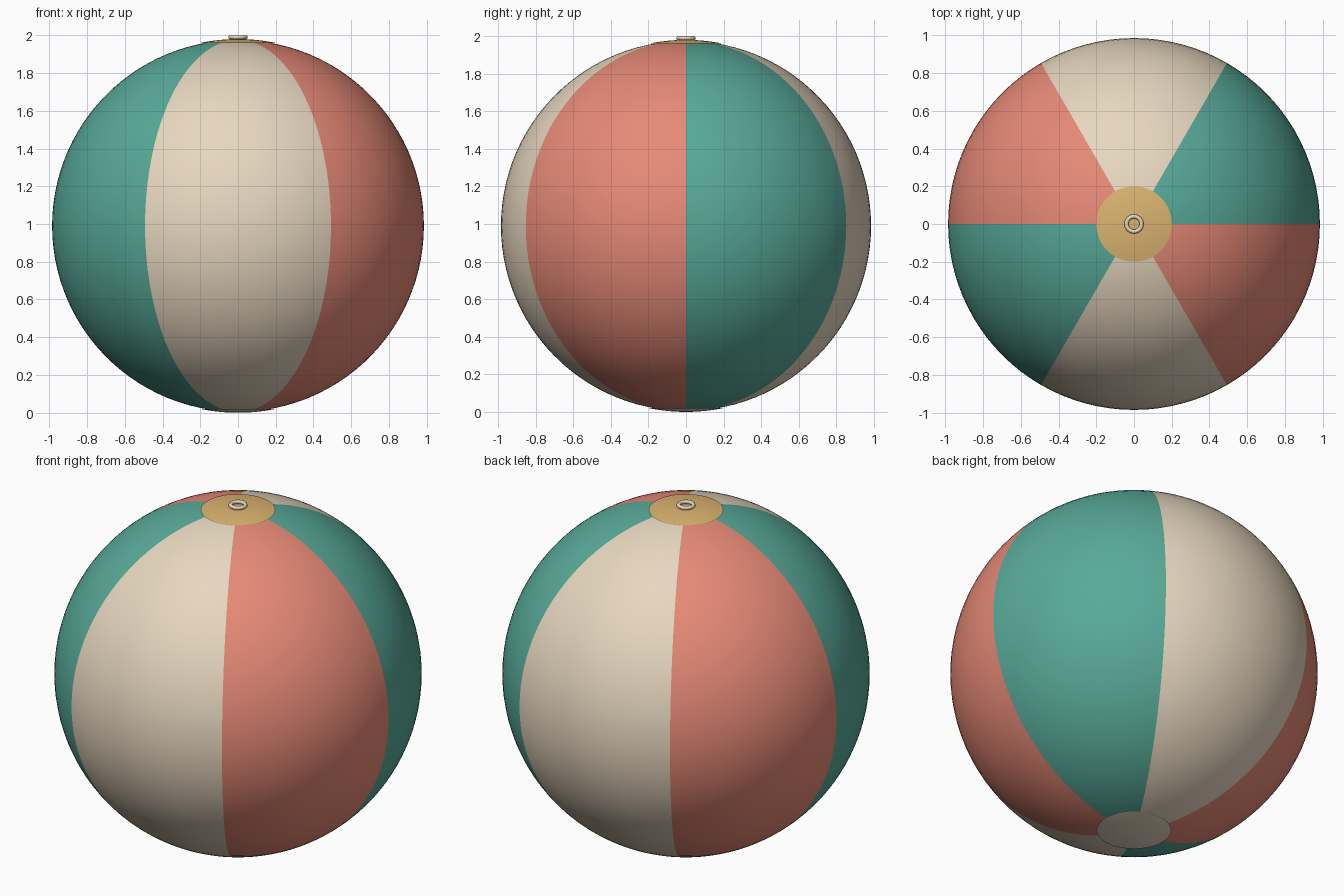
import bpy, bmesh, math

if "Cube" in bpy.data.objects:
    bpy.data.objects.remove(bpy.data.objects["Cube"])

R, CZ = 0.985, 0.99        # ball radius and centre height


def srgb(r, g, b):
    lin = lambda c: (c / 255 / 12.92) if c < 10 else ((c / 255 + 0.055) / 1.055) ** 2.4
    return (lin(r), lin(g), lin(b), 1)


def material(name, rgb):
    m = bpy.data.materials.new(name)
    m.diffuse_color = srgb(*rgb)
    m.use_nodes = True
    m.node_tree.nodes["Principled BSDF"].inputs["Base Color"].default_value = m.diffuse_color
    return m


CREAM = material("cream", (232, 216, 192))
CORAL = material("coral", (231, 138, 119))
TEAL = material("teal", (88, 170, 153))
GOLD = material("gold", (219, 180, 112))


def sphere_patch(name, radius, lon0, lon1, lat0, lat1, nlon, nlat, mat):
    """Smooth piece of a sphere between two longitudes and two polar angles."""
    bm = bmesh.new()
    rows = []
    for i in range(nlat + 1):
        t = lat0 + (lat1 - lat0) * i / nlat
        rows.append([bm.verts.new((radius * math.sin(t) * math.cos(p),
                                   radius * math.sin(t) * math.sin(p),
                                   CZ + radius * math.cos(t)))
                     for p in (lon0 + (lon1 - lon0) * j / nlon for j in range(nlon + 1))])
    for a, b in zip(rows, rows[1:]):
        for j in range(nlon):
            bm.faces.new((a[j], b[j], b[j + 1], a[j + 1])).smooth = True
    # merge the poles and, for full turns, the closing seam
    bmesh.ops.remove_doubles(bm, verts=bm.verts, dist=1e-5)
    me = bpy.data.meshes.new(name)
    bm.to_mesh(me)
    bm.free()
    me.materials.append(mat)
    ob = bpy.data.objects.new(name, me)
    bpy.context.collection.objects.link(ob)
    return ob


# six coloured gores
for k in range(6):
    sphere_patch(f"panel_{k + 1}", R, math.radians(60 * k), math.radians(60 * k + 60),
                 0.15, math.pi - 0.15, 16, 48, (TEAL, CREAM, CORAL)[k % 3])

# round end caps, slightly proud of the panels
cap = math.asin(0.2 / (R + 0.005))
sphere_patch("top_cap", R + 0.005, 0, math.tau, 0, cap, 64, 6, GOLD)
sphere_patch("bottom_cap", R + 0.005, 0, math.tau, math.pi - cap, math.pi, 64, 6, CREAM)

# valve ring
bpy.ops.mesh.primitive_torus_add(major_radius=0.04, minor_radius=0.011, major_segments=32,
                                 minor_segments=12, location=(0, 0, 1.989))
valve = bpy.context.object
valve.name = "valve_ring"
valve.data.materials.append(CREAM)
bpy.ops.object.shade_smooth()
